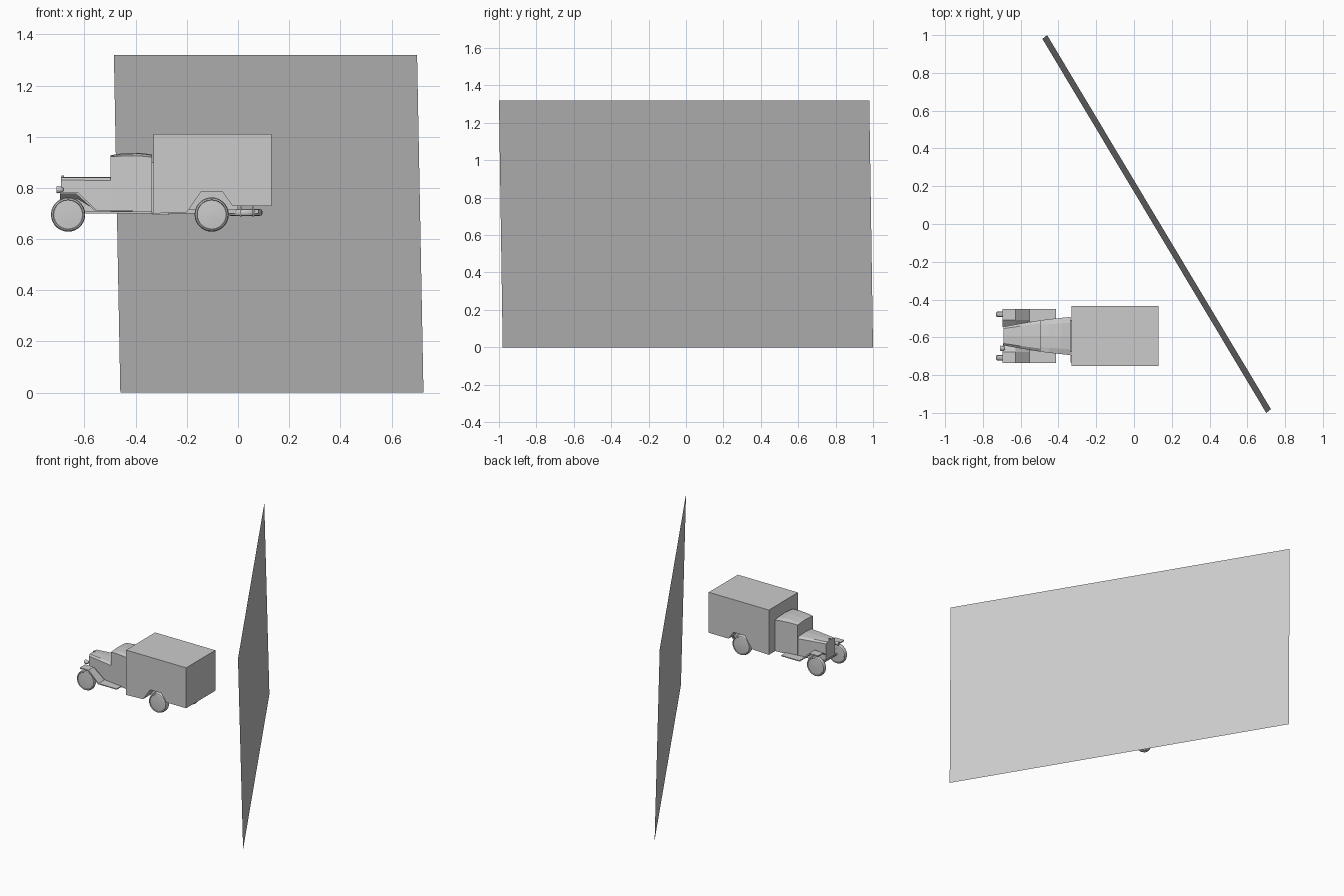
import bpy, bmesh, math
from mathutils import Vector, Matrix

if "Cube" in bpy.data.objects:
    bpy.data.objects.remove(bpy.data.objects["Cube"])

YC = -0.593  # centre line of the van

grey = bpy.data.materials.new("plain grey")
grey.diffuse_color = (0.6, 0.6, 0.6, 1)
grey.use_nodes = True
grey.node_tree.nodes["Principled BSDF"].inputs["Base Color"].default_value = grey.diffuse_color


def make(name, bm, smooth=False):
    bmesh.ops.recalc_face_normals(bm, faces=bm.faces)
    me = bpy.data.meshes.new(name)
    bm.to_mesh(me)
    bm.free()
    me.materials.append(grey)
    ob = bpy.data.objects.new(name, me)
    bpy.context.collection.objects.link(ob)
    if smooth:
        bpy.ops.object.select_all(action='DESELECT')
        ob.select_set(True)
        bpy.context.view_layer.objects.active = ob
        bpy.ops.object.shade_smooth_by_angle(angle=math.radians(35))
    return ob


def loft(name, sections, smooth=False):
    """Skin closed rings of points and cap both ends."""
    bm = bmesh.new()
    rings = [[bm.verts.new(p) for p in s] for s in sections]
    n = len(rings[0])
    for a, b in zip(rings, rings[1:]):
        for i in range(n):
            j = (i + 1) % n
            bm.faces.new((a[i], a[j], b[j], b[i]))
    bm.faces.new(rings[0])
    bm.faces.new(rings[-1])
    return make(name, bm, smooth)


def side_profile(name, pts, y0, y1):
    """Extrude an x-z outline across the van (y offsets from its centre)."""
    return loft(name, [[(x, YC + y, z) for x, z in pts] for y in (y0, y1)])


def box(name, x0, x1, y0, y1, z0, z1):
    return side_profile(name, [(x0, z0), (x1, z0), (x1, z1), (x0, z1)], y0, y1)


def lathe(name, prof, centre, axis, n=28):
    """Spin (radius, offset) pairs around an axis."""
    rot = Vector((0, 0, 1)).rotation_difference(Vector(axis)).to_matrix()
    rings = []
    for r, h in prof:
        rings.append([Vector(centre) + rot @ Vector((r * math.cos(t), r * math.sin(t), h))
                      for t in (2 * math.pi * i / n for i in range(n))])
    return loft(name, rings, True)


# Large leaning panel
bm = bmesh.new()
bm.faces.new([bm.verts.new(p) for p in
              ((-0.46, 1.0, 0), (0.725, -0.98, 0), (0.70, -1.0, 1.32), (-0.485, 0.98, 1.32))])
make("leaning_panel", bm)

# Cargo box with wheel arch cut-outs, skirt lower at the front
arch = [(-0.20, 0.705), (-0.145, 0.784), (-0.06, 0.784), (-0.022, 0.73)]
side_profile("cargo_box", [(-0.33, 1.01), (-0.33, 0.70)] + arch + [(0.13, 0.73), (0.13, 1.01)],
             -0.159, 0.159)
box("rear_underfloor", -0.2, 0.0, -0.09, 0.09, 0.715, 0.79)

# Hood: tapered towards the radiator, chamfered top
def body_section(x, w, zb, zs, zt, k):
    return [(x, YC - w, zb), (x, YC + w, zb), (x, YC + w, zs), (x, YC + w * k, zt),
            (x, YC, zt + 0.003), (x, YC - w * k, zt), (x, YC - w, zs)]

loft("hood", [body_section(-0.692, 0.049, 0.72, 0.83, 0.84, 0.8),
              body_section(-0.60, 0.066, 0.707, 0.83, 0.84, 0.8),
              body_section(-0.49, 0.084, 0.707, 0.828, 0.84, 0.8)])

# Cab with slightly arched roof
loft("cab", [body_section(-0.498, 0.083, 0.706, 0.922, 0.925, 0.7),
             body_section(-0.45, 0.089, 0.706, 0.925, 0.932, 0.7),
             body_section(-0.385, 0.096, 0.706, 0.925, 0.934, 0.7),
             body_section(-0.337, 0.101, 0.706, 0.92, 0.928, 0.7)])
box("cab_link", -0.34, -0.328, -0.085, 0.085, 0.70, 0.90)
box("radiator_cap", -0.69, -0.68, -0.005, 0.005, 0.838, 0.849)

# Chassis
box("chassis", -0.68, 0.08, -0.055, 0.055, 0.70, 0.715)
box("battery_tray", -0.335, -0.27, -0.14, -0.10, 0.694, 0.703)

# Front fenders running down into the steps, and sloping inner aprons
path = [(-0.695, 0.785), (-0.628, 0.785), (-0.552, 0.713), (-0.413, 0.713)]
under = [(-0.413, 0.707), (-0.555, 0.707), (-0.633, 0.777), (-0.695, 0.777)]
for s, side in ((-1, "right"), (1, "left")):
    side_profile(side + "_fender", path + under, s * 0.085, s * 0.143)
    bm = bmesh.new()
    inner = (0.049, 0.058, 0.075, 0.09)
    drop = (0.03, 0.03, 0.0, 0.0)
    a = [bm.verts.new((x, YC + s * 0.09, z)) for x, z in path]
    b = [bm.verts.new((x, YC + s * i, z - d)) for (x, z), i, d in zip(path, inner, drop)]
    for i in range(3):
        bm.faces.new((a[i], a[i + 1], b[i + 1], b[i]))
    make(side + "_fender_apron", bm)

# Wheels with rounded tyre edge and shallow hub dish
def wheel(name, x, y, w, r=0.067):
    h = w / 2
    lathe(name, [(0.015, -h * 0.95), (r * 0.84, -h * 0.8), (r * 0.87, -h), (r * 0.95, -h * 0.85),
                 (r, -h * 0.4), (r, h * 0.4), (r * 0.95, h * 0.85), (r * 0.87, h),
                 (r * 0.84, h * 0.8), (0.015, h * 0.95)], (x, y, 0.696), (0, 1, 0))

for s, side in ((-1, "right"), (1, "left")):
    wheel("front_wheel_" + side, -0.664, YC + s * 0.115, 0.03)
    wheel("rear_wheel_" + side, -0.103, YC + s * 0.122, 0.045)
for x, label in ((-0.664, "front"), (-0.103, "rear")):
    lathe(label + "_axle", [(0.008, -0.11), (0.008, 0.11)], (x, YC, 0.696), (0, 1, 0), 10)

# Spare wheel slung flat under the tail, with straps
R = 0.067
lathe("spare_wheel", [(0.02, -0.009), (R * 0.85, -0.013), (R * 0.95, -0.011), (R, -0.005),
                      (R, 0.005), (R * 0.95, 0.011), (R * 0.85, 0.013), (0.02, 0.009)],
      (0.028, YC, 0.704), (0, 0, 1))
for i, x in enumerate((0.01, 0.06)):
    box("spare_strap_%d" % i, x - 0.003, x + 0.003, -0.07, 0.07, 0.687, 0.732)

# Single headlamp beside the radiator
lathe("headlamp", [(0.005, 0.014), (0.011, 0.006), (0.014, -0.008), (0.012, -0.014)],
      (-0.696, YC - 0.065, 0.793), (1, 0, 0), 16)
box("headlamp_bracket", -0.693, -0.685, -0.066, -0.04, 0.785, 0.793)
